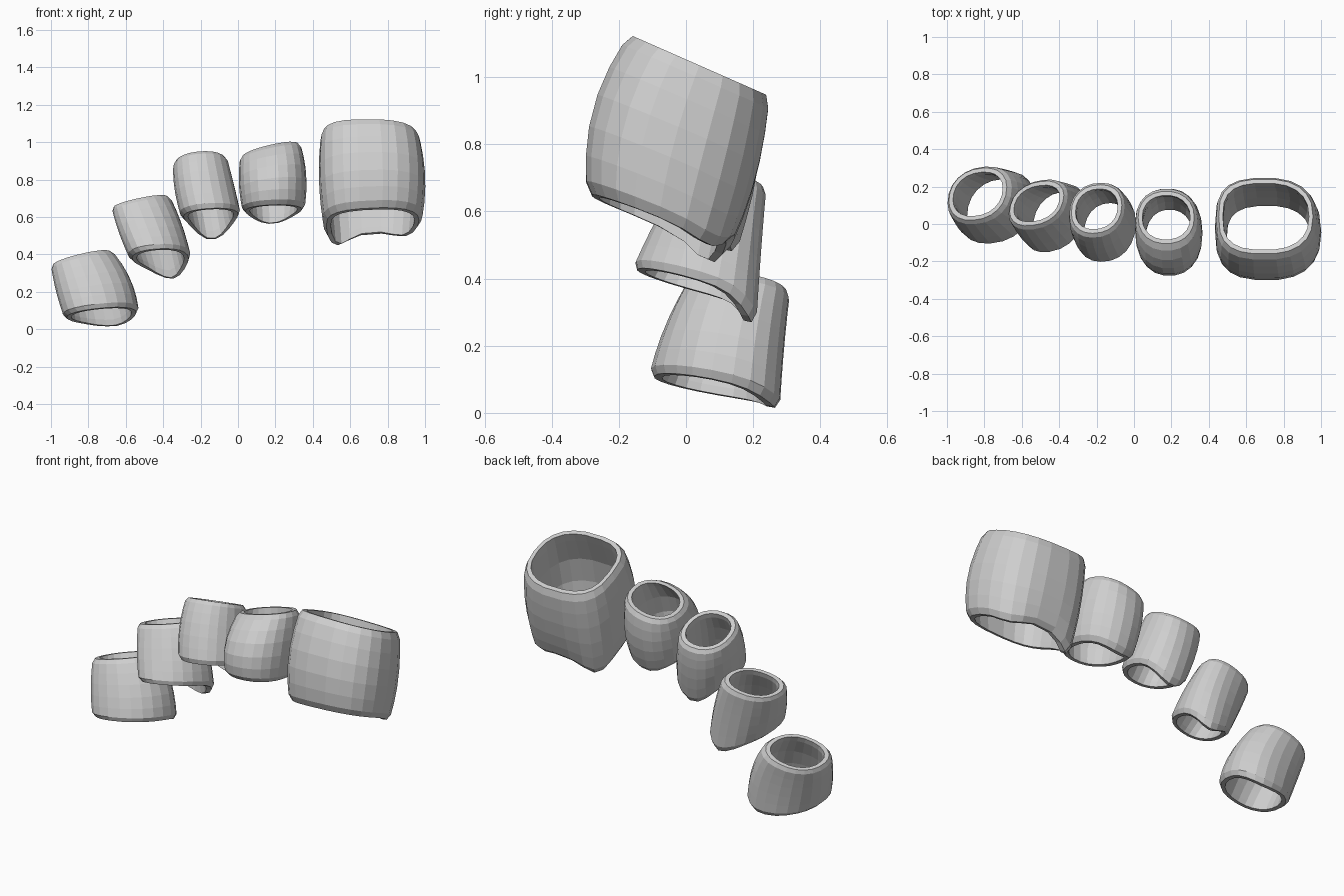
import bpy, bmesh, math

if "Cube" in bpy.data.objects:
    bpy.data.objects.remove(bpy.data.objects["Cube"])

SIDES = 22

shell = bpy.data.materials.new("light grey")
shell.diffuse_color = (0.62, 0.62, 0.62, 1)
shell.use_nodes = True
shell.node_tree.nodes["Principled BSDF"].inputs["Base Color"].default_value = shell.diffuse_color


def blend(bottom, middle, top, t):
    """Quadratic through three cross-sections, at t = 0, 0.5 and 1."""
    a, b, c = 2 * (t - 0.5) * (t - 1), 4 * t * (1 - t), 2 * t * (t - 0.5)
    return [a * p + b * q + c * r for p, q, r in zip(bottom, middle, top)]


def squared(v, n):
    return math.copysign(abs(v) ** (2 / n), v)


def socket(name, bottom, middle, top, tilt_low, tilt_high, drops, skew=0, n_left=2.2, n_right=2.2):
    """Open tube: sections are (x, y, z, half width, half depth), tilts are (dz/dx, dz/dy),
    drops are (angle, spread, depth) points that hang from the lower rim,
    skew stretches the section along its diagonal."""
    # outer wall upward, over the top lip, inner wall downward
    path = [(0, 0.014), (0.07, 0), (0.22, 0), (0.4, 0), (0.6, 0), (0.78, 0), (0.93, 0), (1, 0.01),
            (1, 0.032), (0.9, 0.04), (0.6, 0.042), (0.3, 0.042), (0.08, 0.042), (0, 0.038)]
    phase = math.asin(skew)
    bm = bmesh.new()
    loops = []
    for t, inset in path:
        x, y, z, rx, ry = blend(bottom, middle, top, t)
        sx = tilt_low[0] * (1 - t) + tilt_high[0] * t
        sy = tilt_low[1] * (1 - t) + tilt_high[1] * t
        loop = []
        for i in range(SIDES):
            a = 2 * math.pi * i / SIDES
            n = n_left if math.cos(a) < 0 else n_right
            dx = (rx - inset) * squared(math.cos(a), n)
            dy = (ry - inset) * squared(math.sin(a + phase), n)
            sag = 0
            for angle, spread, depth in drops:
                d = math.degrees(a + phase) - angle
                d = (d + 180) % 360 - 180
                sag += depth * math.exp(-(d / spread) ** 2) * (1 - t) ** 2
            loop.append(bm.verts.new((x + dx, y + dy, z + sx * dx + sy * dy - sag)))
        loops.append(loop)
    for k, low in enumerate(loops):
        high = loops[(k + 1) % len(loops)]
        for i in range(SIDES):
            j = (i + 1) % SIDES
            bm.faces.new((low[i], low[j], high[j], high[i]))
    bmesh.ops.recalc_face_normals(bm, faces=bm.faces)
    mesh = bpy.data.meshes.new(name)
    bm.to_mesh(mesh)
    bm.free()
    mesh.materials.append(shell)
    bpy.context.collection.objects.link(bpy.data.objects.new(name, mesh))


# Row of tapered sleeves, from the lowest to the largest
socket("first_sleeve", (-0.73, 0.085, 0.078, 0.2, 0.195), (-0.772, 0.115, 0.23, 0.2, 0.178),
       (-0.835, 0.16, 0.377, 0.165, 0.15), (0.13, -0.2), (0.27, -0.2), [(80, 45, 0.035)], 0.24)
socket("second_sleeve", (-0.415, 0.025, 0.382, 0.165, 0.185), (-0.467, 0.065, 0.535, 0.17, 0.16),
       (-0.52, 0.11, 0.68, 0.155, 0.13), (0.13, -0.3), (0.25, -0.2), [(85, 40, 0.07)], 0.33)
socket("third_sleeve", (-0.145, -0.03, 0.61, 0.16, 0.18), (-0.18, 0.03, 0.76, 0.16, 0.175),
       (-0.2, 0.08, 0.893, 0.145, 0.14), (0.08, -0.22), (0.12, -0.45), [(95, 45, 0.095)], 0.14)
socket("fourth_sleeve", (0.19, -0.075, 0.637, 0.165, 0.19), (0.185, -0.038, 0.8, 0.18, 0.218),
       (0.172, 0.035, 0.955, 0.16, 0.15), (0.03, -0.16), (0.23, -0.22), [(95, 45, 0.045)])
socket("large_sleeve", (0.72, -0.08, 0.572, 0.262, 0.215), (0.717, -0.035, 0.8, 0.284, 0.245),
       (0.705, 0.04, 1.035, 0.262, 0.21), (0.05, -0.38), (0.0, -0.44),
       [(137, 28, 0.055), (45, 28, 0.025), (90, 25, -0.02)], 0, 2.9, 2.4)
